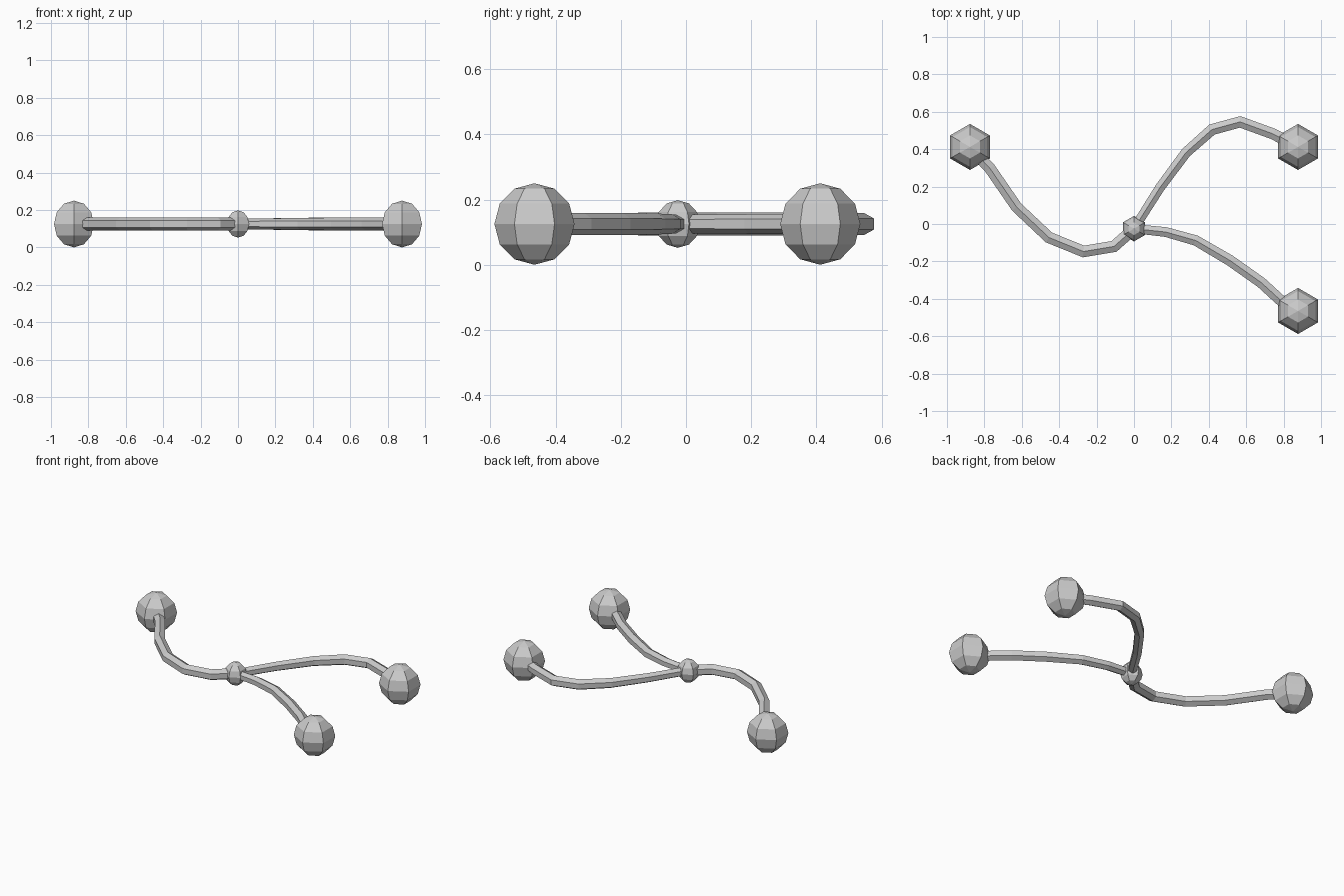
import bpy, bmesh
from math import sin, cos, pi
from mathutils import Vector

if "Cube" in bpy.data.objects:
    bpy.data.objects.remove(bpy.data.objects["Cube"])

MID_Z = 0.125
HUB = (0.0, -0.025)


def ball(name, x, y, r, rz):
    # faceted ball: six sides, six rings, corners pointing along x
    bm = bmesh.new()
    bmesh.ops.create_uvsphere(bm, u_segments=6, v_segments=6, radius=1)
    bmesh.ops.scale(bm, vec=(r, r, rz), verts=bm.verts)
    me = bpy.data.meshes.new(name)
    bm.to_mesh(me)
    bm.free()
    ob = bpy.data.objects.new(name, me)
    ob.location = (x, y, MID_Z)
    bpy.context.collection.objects.link(ob)


def arm(name, path, r0, r1):
    # six-sided bent rod in the horizontal plane, mitred at each bend
    pts = [Vector(p) for p in path]
    n = len(pts)
    bm = bmesh.new()
    rings = []
    for i, p in enumerate(pts):
        a = (p - pts[max(i - 1, 0)]).normalized()
        b = (pts[min(i + 1, n - 1)] - p).normalized()
        t = (a + b).normalized()
        side = Vector((-t.y, t.x))
        miter = 1 / max(t.dot(b if b.length else a), 0.5)
        r = r0 + (r1 - r0) * min(1, i / 3)
        ring = []
        for k in range(6):
            ang = pi / 2 + k * pi / 3
            q = p + side * (cos(ang) * r * miter)
            ring.append(bm.verts.new((q.x, q.y, MID_Z + sin(ang) * r)))
        rings.append(ring)
    for ra, rb in zip(rings, rings[1:]):
        for k in range(6):
            bm.faces.new((ra[k], ra[(k + 1) % 6], rb[(k + 1) % 6], rb[k]))
    bm.faces.new(rings[0])
    bm.faces.new(rings[-1])
    bmesh.ops.recalc_face_normals(bm, faces=bm.faces)
    me = bpy.data.meshes.new(name)
    bm.to_mesh(me)
    bm.free()
    bpy.context.collection.objects.link(bpy.data.objects.new(name, me))


# centre hub and the three end balls
ball("hub_ball", *HUB, 0.068, 0.073)
ball("left_ball", -0.877, 0.412, 0.123, 0.125)
ball("back_right_ball", 0.877, 0.412, 0.123, 0.125)
ball("front_right_ball", 0.877, -0.465, 0.123, 0.125)

# curved arms, each running from the hub to its ball
arm("left_arm", [HUB, (-.107, -.12), (-.27, -.147), (-.455, -.072),
                 (-.628, .091), (-.77, .297), (-.877, .412)], .035, .035)
arm("back_right_arm", [HUB, (.139, .195), (.278, .382), (.417, .505),
                       (.567, .546), (.743, .482), (.877, .412)], .028, .034)
arm("front_right_arm", [HUB, (.17, -.043), (.33, -.088), (.513, -.195),
                        (.68, -.313), (.797, -.42), (.877, -.465)], .028, .034)
